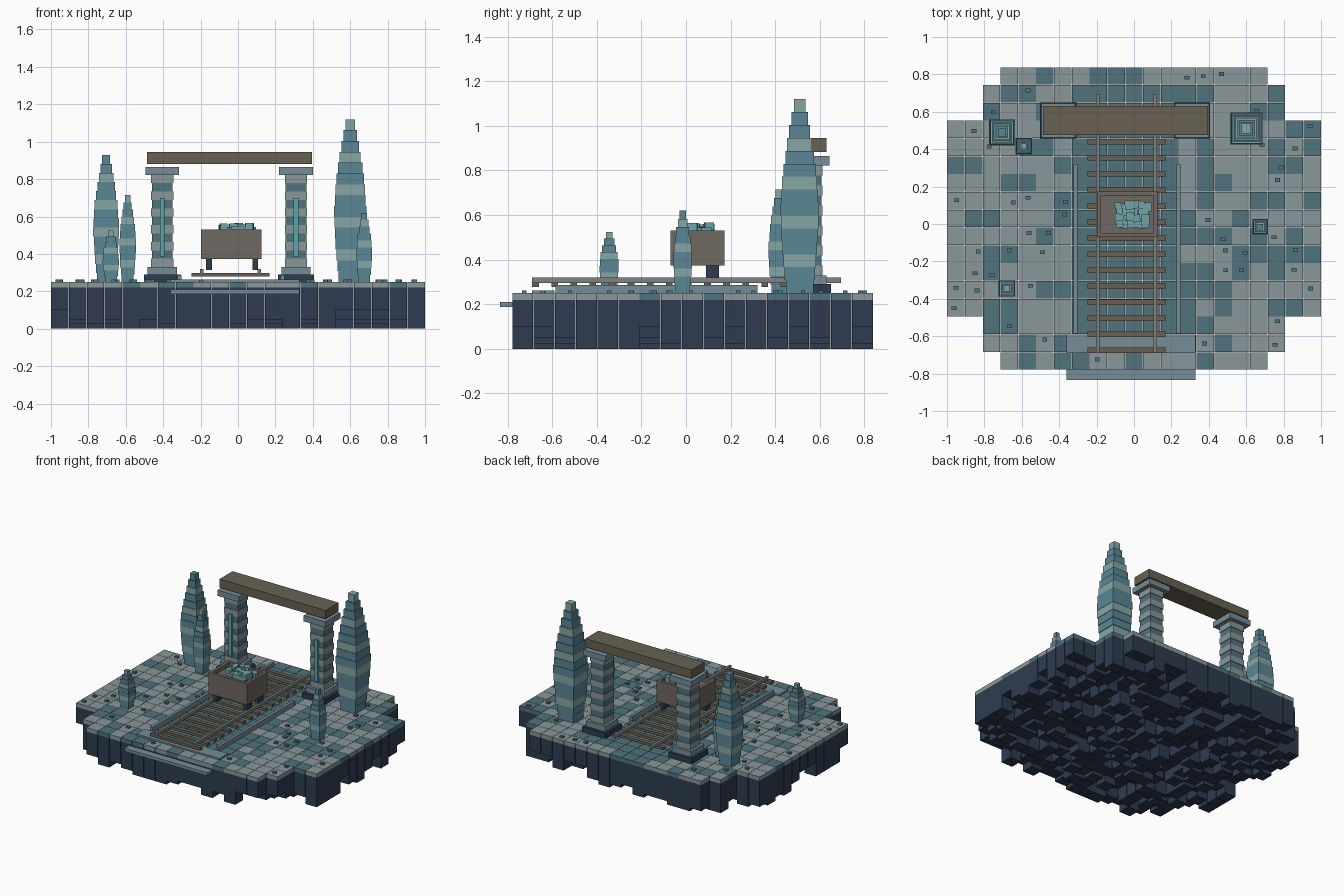
import bpy, bmesh, random
from mathutils import Matrix, Vector

if "Cube" in bpy.data.objects:
    bpy.data.objects.remove(bpy.data.objects["Cube"])

random.seed(7)


def material(name, rgb):
    m = bpy.data.materials.new(name)
    m.diffuse_color = (*rgb, 1)
    m.use_nodes = True
    m.node_tree.nodes["Principled BSDF"].inputs["Base Color"].default_value = m.diffuse_color
    return m


ROCK = material("rock", (0.027, 0.045, 0.08))
LIGHT = material("light_stone", (0.25, 0.31, 0.32))
MID = material("teal_stone", (0.08, 0.17, 0.20))
SLAB = material("slab_stone", (0.18, 0.27, 0.31))
WOOD = material("wood", (0.14, 0.12, 0.085))
CART = material("cart_wood", (0.16, 0.14, 0.12))
METAL = material("rail_metal", (0.22, 0.23, 0.23))
GLOW = material("glow", (0.10, 0.38, 0.40))
CRYSTAL = material("crystal", (0.16, 0.37, 0.39))
LEAF = material("leaf", (0.10, 0.24, 0.30))
LEAF_PALE = material("leaf_pale", (0.24, 0.38, 0.38))


def block(bm, x, y, z0, z1, r, mat=0):
    """Square block of half width r, centred on x, y."""
    before = set(bm.faces)
    box(bm, x - r, x + r, y - r, y + r, z0, z1)
    for f in set(bm.faces) - before:
        f.material_index = mat


def box(bm, x0, x1, y0, y1, z0, z1, rot=None):
    size = Vector((x1 - x0, y1 - y0, z1 - z0))
    mid = Vector((x0 + x1, y0 + y1, z0 + z1)) / 2
    m = Matrix.Translation(mid) @ (rot or Matrix()) @ Matrix.Diagonal((*size, 1))
    bmesh.ops.create_cube(bm, size=1, matrix=m)


def finish(name, bm, *mats):
    me = bpy.data.meshes.new(name)
    bm.to_mesh(me)
    bm.free()
    for m in mats:
        me.materials.append(m)
    ob = bpy.data.objects.new(name, me)
    bpy.context.collection.objects.link(ob)
    return ob


def boxes(name, mat, *items):
    bm = bmesh.new()
    for it in items:
        box(bm, *it)
    return finish(name, bm, mat)


# Floating island: 21 x 17 grid of rock columns capped with tiles, corners cut
C, X0, Y0, G = 2 / 21, -1.0, -0.78, 0.001
rock, light, mid, pebbles = [], [], [], []
for j in range(17):
    cut = {0: 3, 1: 2, 2: 2}.get(min(j, 16 - j), 0)
    for i in range(cut, 21 - cut):
        x, y = X0 + i * C, Y0 + j * C
        cell = (x + G, x + C - G, y + G, y + C - G)
        rock.append((*cell, random.choice((0, 0.025, 0.05, 0.1)), 0.22))
        path = 7 <= i <= 12 and 1 < j < 16
        dark = path or random.random() < 0.32
        (mid if dark else light).append((*cell, 0.22, 0.25))
        if not path and random.random() < 0.2:
            px, py = x + random.uniform(0.02, 0.06), y + random.uniform(0.02, 0.06)
            pebbles.append((px, px + 0.026, py, py + 0.02, 0.25, 0.262))
boxes("island_rock", ROCK, *rock)
boxes("light_tiles", LIGHT, *light)
boxes("teal_tiles", MID, *mid)
boxes("pebbles", MID, *pebbles)

# Front steps and path curbs
boxes("front_steps", SLAB, (-0.36, 0.33, -0.835, -0.775, 0.187, 0.21),
      (-0.36, 0.33, -0.69, -0.59, 0.25, 0.262))
boxes("path_curbs", SLAB, *[(x - 0.011, x + 0.011, -0.585, 0.32, 0.25, 0.287)
                            for x in (-0.312, 0.237)])

# Railway track
TX = -0.04
boxes("track_ties", WOOD, *[(TX - 0.208, TX + 0.208, y - 0.015, y + 0.015, 0.278, 0.297)
                            for y in (-0.675 + 0.0857 * k for k in range(16))])
boxes("track_rails", METAL, *[(x - 0.009, x + 0.009, -0.69, 0.695, 0.296, 0.319)
                              for x in (TX - 0.153, TX + 0.153)])

# Mine cart: hollow body, wheels and crystal load
bm = bmesh.new()
box(bm, -0.198, 0.125, -0.07, 0.173, 0.373, 0.53)
top = max(bm.faces, key=lambda f: f.calc_center_median().z)
bmesh.ops.inset_region(bm, faces=[top], thickness=0.03)
bmesh.ops.inset_region(bm, faces=[top], thickness=0.001)
bmesh.ops.translate(bm, verts=top.verts, vec=(0, 0, -0.03))
finish("cart_body", bm, CART)
boxes("cart_wheels", ROCK, *[(x - 0.015, x + 0.015, y - 0.029, y + 0.029, 0.315, 0.375)
                             for x in (-0.155, 0.093) for y in (-0.018, 0.119)])
bm = bmesh.new()
for k in range(24):
    cx = -0.078 + (k % 6) * 0.029 + random.uniform(-0.008, 0.008)
    cy = 0.003 + (k // 6) * 0.031 + random.uniform(-0.008, 0.008)
    s, cz = random.uniform(0.017, 0.024), random.uniform(0.51, 0.547)
    box(bm, cx - s, cx + s, cy - s, cy + s, cz - s, cz + s,
        Matrix.Rotation(random.uniform(-0.1, 0.1), 4, 'Z'))
finish("cart_crystals", bm, CRYSTAL)

# Gateway: two banded pillars and a lintel
GY = 0.553
for side, x in (("left", -0.405), ("right", 0.31)):
    bm = bmesh.new()
    block(bm, x, GY, 0.25, 0.29, 0.097, 0)
    block(bm, x, GY, 0.29, 0.33, 0.078, 3)
    n, h = 11, (0.823 - 0.33) / 11
    for k in range(n):
        block(bm, x, GY, 0.33 + k * h, 0.33 + (k + 1) * h,
              0.059 if k % 2 == 0 else 0.055, 1 + k % 2)
    block(bm, x, GY, 0.823, 0.866, 0.09, 3)
    finish(side + "_pillar", bm, ROCK, LIGHT, MID, SLAB)
    boxes(side + "_glow_strip", GLOW,
          (x - 0.013, x + 0.013, GY - 0.068, GY - 0.05, 0.385, 0.70))
boxes("lintel", WOOD, (-0.487, 0.395, 0.475, 0.63, 0.882, 0.946))

# Conifers: stacked square layers following a bulging profile
PROFILE = ((0, 0.68), (0.2, 0.88), (0.42, 1.0), (0.6, 0.88), (0.8, 0.6), (1, 0.24))


def width(t):
    for (a, u), (b, v) in zip(PROFILE, PROFILE[1:]):
        if t <= b:
            return u + (v - u) * (t - a) / (b - a)
    return PROFILE[-1][1]


TREES = (("back_right_tree", 0.60, 0.51, 1.12, 0.087, 15),
         ("back_left_tree", -0.705, 0.49, 0.93, 0.07, 14),
         ("back_left_small_tree", -0.59, 0.415, 0.715, 0.045, 12),
         ("front_left_tree", -0.68, -0.345, 0.525, 0.044, 9),
         ("right_tree", 0.675, -0.015, 0.62, 0.043, 10))
for name, x, y, ztop, r, n in TREES:
    bm = bmesh.new()
    h = (ztop - 0.25) / n
    for k in range(n):
        block(bm, x, y, 0.25 + k * h, 0.25 + (k + 1) * h,
              r * width((k + 0.5) / n), 1 if k % 3 == 2 else 0)
    finish(name, bm, LEAF, LEAF_PALE)
